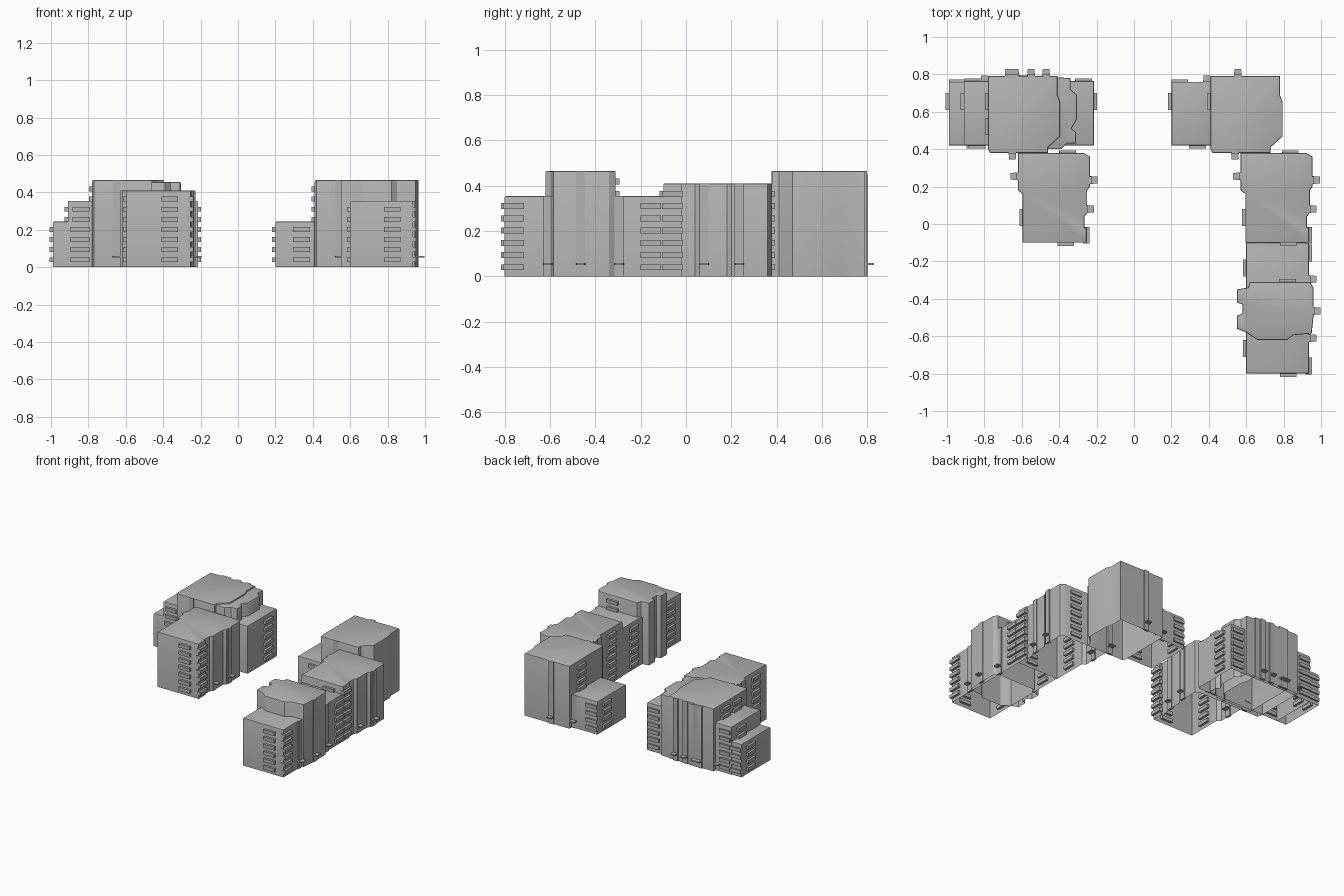
import bpy
import bmesh
from mathutils import Matrix, Vector

old = bpy.data.objects.get("Cube")
if old:
    bpy.data.objects.remove(old, do_unlink=True)

grey = bpy.data.materials.new("plain_grey")
grey.use_nodes = True
grey.diffuse_color = (0.45, 0.45, 0.45, 1)
grey.node_tree.nodes["Principled BSDF"].inputs["Base Color"].default_value = grey.diffuse_color

# Outward direction of each wall
SIDES = {"front": Vector((0, -1, 0)), "back": Vector((0, 1, 0)),
         "left": Vector((1, 0, 0)), "right": Vector((-1, 0, 0))}
parts = []


def finish(bm, name):
    mesh = bpy.data.meshes.new(name)
    bm.to_mesh(mesh)
    bm.free()
    mesh.materials.append(grey)
    obj = bpy.data.objects.new(name, mesh)
    bpy.context.collection.objects.link(obj)
    parts.append(obj)


def block(name, outline, height, shift=0):
    """Open-bottomed shell from a plan outline, with a softened roof edge."""
    bm = bmesh.new()
    base = bm.faces.new([bm.verts.new((x + shift, y, 0)) for x, y in outline])
    base.normal_update()
    if base.normal.z < 0:
        base.normal_flip()
    raised = bmesh.ops.extrude_face_region(bm, geom=[base])["geom"]
    top = [v for v in raised if isinstance(v, bmesh.types.BMVert)]
    bmesh.ops.translate(bm, verts=top, vec=(0, 0, height))
    for face in list(bm.faces):
        if all(v.co.z == 0 for v in face.verts):
            bm.faces.remove(face)
    bmesh.ops.recalc_face_normals(bm, faces=bm.faces)
    rim = [e for e in bm.edges if all(v.co.z > 0 for v in e.verts)
           and any(all(v.co.z > 0 for v in f.verts) for f in e.link_faces)]
    bmesh.ops.bevel(bm, geom=rim, offset=0.007, segments=2, profile=0.5, affect='EDGES')
    finish(bm, name)


def rectangle(left, right, front, back):
    return [(left, front), (right, front), (right, back), (left, back)]


def box_on_wall(bm, side, wall, along, size, z, shift=0):
    """Box centred on a wall plane; size is (out, along, up)."""
    out, width, tall = size
    faces_x = SIDES[side].x != 0
    place = (wall + shift, along, z) if faces_x else (along + shift, wall, z)
    scale = (out * 2, width, tall) if faces_x else (width, out * 2, tall)
    matrix = Matrix.Translation(place) @ Matrix.Diagonal((*scale, 1))
    return bmesh.ops.create_cube(bm, size=1, matrix=matrix)["verts"]


def slats(name, side, wall, along, count, shift=0, first=0):
    """Vertical stack of narrow balcony slats."""
    bm = bmesh.new()
    for i in range(first, count):
        box_on_wall(bm, side, wall, along, (0.017, 0.09, 0.026), 0.04 + i * 0.054, shift)
    finish(bm, name)


def entrance(name, side, wall, along, height, shift=0):
    """Shallow pilaster with a thin tapered canopy near the ground."""
    bm = bmesh.new()
    box_on_wall(bm, side, wall, along, (0.008, 0.04, height), height / 2, shift)
    canopy = box_on_wall(bm, side, wall, along, (0.04, 0.05, 0.008), 0.055, shift)
    centre = sum((v.co for v in canopy), Vector()) / len(canopy)
    for v in canopy:
        offset = v.co - centre
        if offset.dot(SIDES[side]) > 0:
            if SIDES[side].x:
                v.co.y = centre.y + offset.y * 0.7
            else:
                v.co.x = centre.x + offset.x * 0.7
    finish(bm, name)


TALL, MIDDLE, LOW, ANNEX = 0.465, 0.41, 0.355, 0.245

tower_plan = [(.42, .38), (.73, .38), (.73, .41), (.795, .47), (.795, .65),
              (.78, .69), (.78, .79), (.41, .79), (.41, .4)]
wing_plan = [(.595, -.1), (.935, -.1), (.935, -.02), (.925, -.02), (.925, .04),
             (.94, .06), (.94, .18), (.955, .2), (.955, .36), (.92, .38),
             (.57, .38), (.57, .18), (.595, .16)]

# Matching corner buildings, one on each side of the site
for label, shift in (("left", 0), ("right", -1.19)):
    block(label + "_tower", tower_plan, TALL, shift)
    block(label + "_annex", rectangle(.2, .41, .42, .76), ANNEX, shift)
    block(label + "_wing", wing_plan, MIDDLE, shift)
    slats(label + "_annex_side_slats", "right", .2, .655, 4, shift)
    slats(label + "_annex_front_slats", "front", .42, .34, 4, shift)
    slats(label + "_annex_back_slats", "back", .755, .245, 4, shift)
    slats(label + "_tower_slats", "right", .41, .655, 8, shift, 4)
    slats(label + "_wing_outer_slats", "left", .935, -.06, 7, shift)
    slats(label + "_wing_inner_slats", "right", .595, .035, 7, shift)
    slats(label + "_wing_front_slats", "front", -.1, .825, 7, shift)
    slats(label + "_wing_back_slats", "back", .375, .835, 7, shift)
    entrance(label + "_wing_entrance", "left", .955, .235, MIDDLE, shift)
    entrance(label + "_wing_side_door", "left", .935, .08, MIDDLE, shift)
    entrance(label + "_wing_inner_door", "right", .57, .255, MIDDLE, shift)
    entrance(label + "_tower_back_door", "back", .79, .555, TALL, shift)
    entrance(label + "_tower_front_door", "front", .385, .54, TALL, shift)
    entrance(label + "_annex_back_door", "back", .755, .39, ANNEX, shift)

# Right building: extra low hall and a wider tower layer
block("right_low_hall", rectangle(-.91, -.215, .42, .765), LOW)
upper_plan = [(-.69, .4), (-.39, .4), (-.36, .43), (-.31, .43), (-.31, .49),
              (-.335, .51), (-.305, .56), (-.305, .69), (-.34, .72), (-.34, .78),
              (-.69, .8)]
block("right_wide_tower", upper_plan, 0.455)
slats("right_hall_end_slats", "right", -.91, .655, 6)
slats("right_hall_far_slats", "left", -.215, .655, 6)
slats("right_hall_back_slats", "back", .76, -.27, 6)
slats("right_hall_rear_slats", "back", .76, -.86, 6)
slats("right_hall_front_slats", "front", .42, -.84, 6)
slats("right_tower_extra_slats", "right", -.78, .52, 8, 0, 6)
for number, along in enumerate((-.67, -.55, -.47)):
    entrance("right_back_door_" + "abc"[number], "back", .79, along, TALL)

# Left building: low hall running to the front, with a tower across it
block("left_low_hall", rectangle(.6, .935, -.8, -.1), LOW)
cross_plan = [(.66, -.62), (.82, -.62), (.85, -.595), (.95, -.585), (.96, -.49),
              (.96, -.34), (.94, -.31), (.62, -.31), (.61, -.34), (.55, -.35),
              (.55, -.42), (.58, -.43), (.58, -.48), (.55, -.49), (.55, -.56),
              (.6, -.58)]
block("left_cross_tower", cross_plan, TALL)
slats("left_hall_front_slats", "front", -.8, .825, 6)
for label, wall, places in (("left", .935, (-.155, -.76)), ("right", .6, (-.235, -.665))):
    for end, along in zip(("rear", "near"), places):
        slats("left_hall_" + label + "_" + end + "_slats", label, wall, along, 6)
slats("left_cross_back_slats", "back", -.31, .82, 8, 0, 6)
entrance("left_cross_door", "left", .957, -.465, TALL)
entrance("left_hall_rear_door", "left", .935, -.295, LOW)
entrance("left_hall_near_door", "left", .935, -.61, LOW)

# Smooth shading with crisp corners
bpy.ops.object.select_all(action='DESELECT')
for part in parts:
    part.select_set(True)
bpy.context.view_layer.objects.active = parts[0]
bpy.ops.object.shade_smooth_by_angle()
